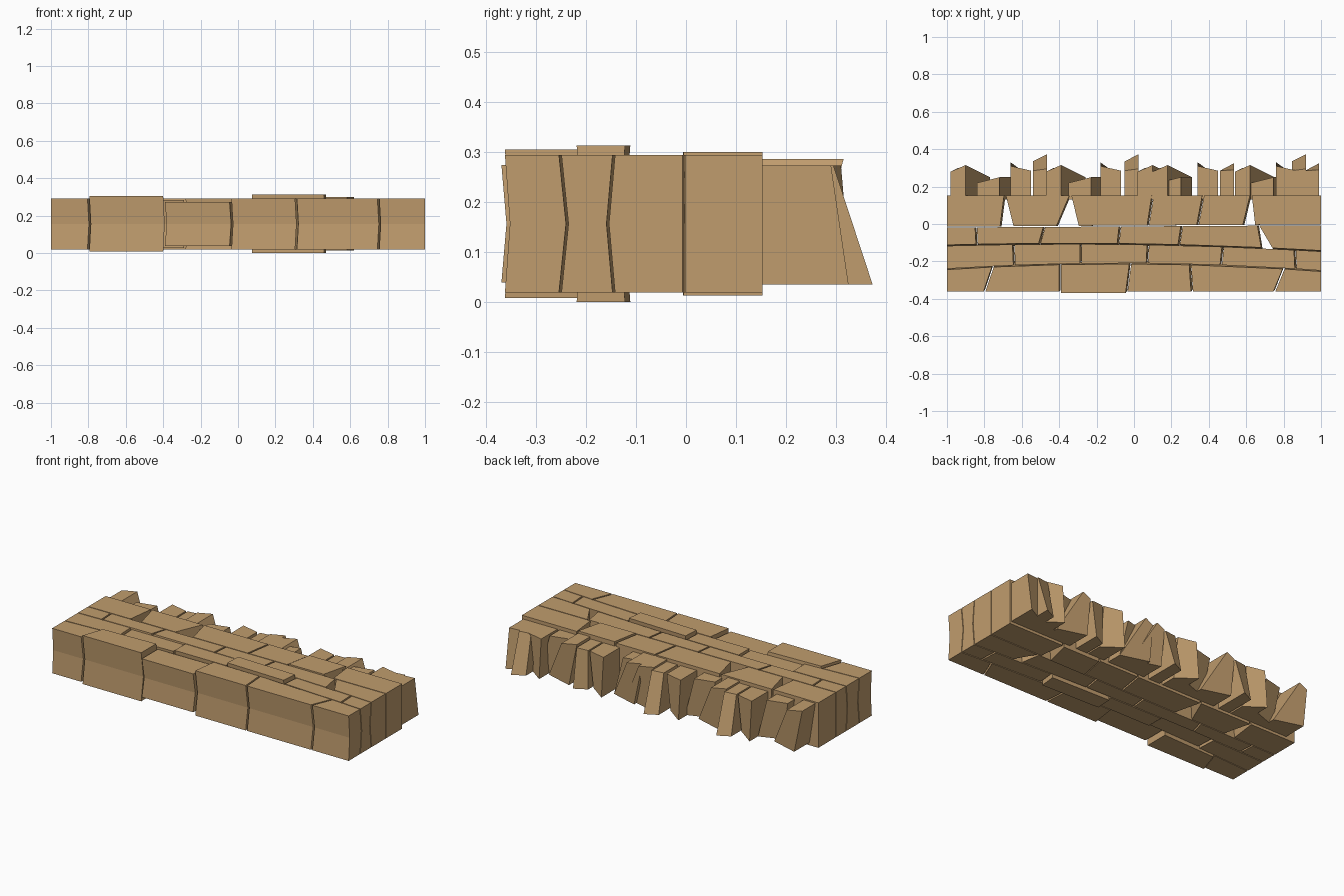
import bpy, bmesh

if "Cube" in bpy.data.objects:
    bpy.data.objects.remove(bpy.data.objects["Cube"])

sandstone = bpy.data.materials.new("sandstone")
sandstone.diffuse_color = (0.53, 0.335, 0.155, 1)
sandstone.use_nodes = True
sandstone.node_tree.nodes["Principled BSDF"].inputs["Base Color"].default_value = sandstone.diffuse_color
ZC = 0.156


def loft(bm, rings):
    """Closed solid through stacked rings of four points."""
    vs = [[bm.verts.new(p) for p in r] for r in rings]
    bm.faces.new(vs[0][::-1])
    bm.faces.new(vs[-1])
    for a, b in zip(vs, vs[1:]):
        for i in range(4):
            j = (i + 1) % 4
            bm.faces.new((a[i], a[j], b[j], b[i]))


def finish(bm, name):
    bmesh.ops.recalc_face_normals(bm, faces=bm.faces)
    me = bpy.data.meshes.new(name)
    bm.to_mesh(me)
    bm.free()
    me.materials.append(sandstone)
    bpy.context.collection.objects.link(bpy.data.objects.new(name, me))


# Lines between the courses, back to front, and how far each bends at mid height
lines = [lambda x: .155,
         lambda x: -.011 + .006 * x,
         lambda x: -.108 - .015 * x - .022 * x * x,
         lambda x: -.212 - .005 * x - .035 * x * x,
         lambda x: -.365]
bends = [0, 0, -.012, .014, .01]

# Joints of each course as (x at back, x at front)
courses = {
    "back_course": [(-.69, -.68), (-.34, -.355), (.1, .075), (.37, .34), (.625, .615)],
    "inner_course": [(-.845, -.84), (-.48, -.505), (-.075, -.085), (.255, .24), (.665, .71)],
    "outer_course": [(-.645, -.64), (-.285, -.285), (.075, .07), (.475, .465), (.86, .865)],
    "front_course": [(-.755, -.8), (-.395, -.395), (-.02, -.04), (.3, .31), (.8, .75)],
}
# Stones that stand proud or sunk, and joints that open wide at the front
half_height = {"front_course1": .148, "front_course2": .117,
               "outer_course1": .129, "outer_course3": .156, "back_course4": .143}
open_joint = {"back_course1": .036, "back_course2": .06, "back_course5": .033,
              "inner_course5": .03}

for row, (name, joints) in enumerate(courses.items()):
    bm = bmesh.new()
    joints = [(-1, -1)] + joints + [(1, 1)]
    for i in range(6):
        (lb, lf), (rb, rf) = joints[i], joints[i + 1]
        left, right = i > 0, i < 5          # outer ends stay flat, without gap
        lf += left * open_joint.get(f"{name}{i}", .005)
        rf -= right * open_joint.get(f"{name}{i + 1}", .005)
        lb, rb = lb + left * .005, rb - right * .005
        back, front = lines[row], lines[row + 1]
        h = half_height.get(f"{name}{i}", .137)
        jut = .007 if h < .12 else 0        # the low front stone juts forward
        quad = [(lf, front(lf) + .003 - jut), (rf, front(rf) + .003 - jut),
                (rb, back(rb) - .002), (lb, back(lb) - .002)]
        push = [(left, bends[row + 1]), (right, bends[row + 1]),
                (right, bends[row]), (left, bends[row])]
        mid = [(x + side * .008, y + dy) for (x, y), (side, dy) in zip(quad, push)]
        loft(bm, [[(x, y, ZC + z) for x, y in ring]
                  for ring, z in ((quad, -h), (mid, 0), (quad, h))])
    finish(bm, name)

# Broken edge: each kind has a top and a bottom outline (x from, x to, y left,
# y right), its top height and the x of every copy
rocks = {
    "leaning_rocks": ((0, .08, .28, .315), (.04, .21, .3, .25), .285, (-.98, -.47, .02, .1, .54)),
    "stub_rocks": ((0, .12, .22, .25), (.04, .18, .2, .25), .272, (-.84, -.35, .13, .625)),
    "tall_rocks": ((0, .075, .285, .295), (0, .075, .335, .373), .272, (-.54, -.05, .845)),
    "block_rocks": ((0, .11, .31, .285), (0, .11, .33, .25), .272, (-.66, -.18, .34, .76)),
}
for name, (top, bottom, height, places) in rocks.items():
    bm = bmesh.new()
    for x in places:
        loft(bm, [[(x + a, .13, z), (x + b, .13, z), (x + b, yr, z), (x + a, yl, z)]
                  for (a, b, yl, yr), z in ((bottom, .035), (top, height))])
    finish(bm, name)

# Two narrow pointed slivers fill the remaining gaps
bm = bmesh.new()
for x in (.46, .915):
    loft(bm, [[(x, .13, z), (x + .075, .13, z), (x + .075, y, z), (x, .285, z)]
              for z, y in ((.035, .325), (.272, .29))])
finish(bm, "pointed_rocks")
